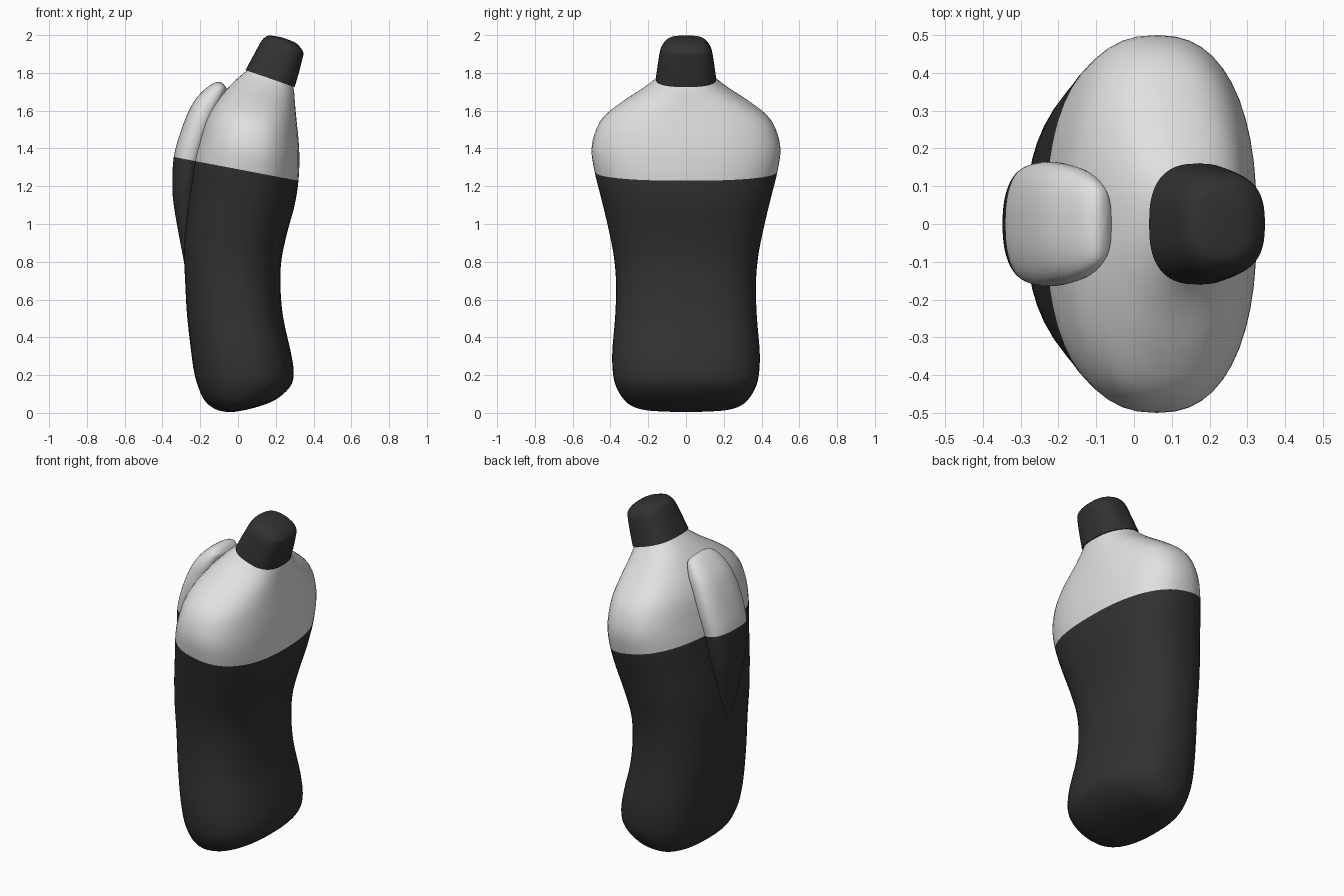
import bpy
import bmesh
import math
from mathutils import Vector

SEGMENTS = 48   # points around each section
STEPS = 4       # smooth subdivisions between sections

default_cube = bpy.data.objects.get("Cube")
if default_cube:
    bpy.data.objects.remove(default_cube, do_unlink=True)


def make_material(name, level):
    mat = bpy.data.materials.new(name)
    mat.use_nodes = True
    colour = (level, level, level, 1)
    mat.diffuse_color = colour
    mat.node_tree.nodes["Principled BSDF"].inputs["Base Color"].default_value = colour
    return mat


charcoal = make_material("charcoal", 0.032)
light_grey = make_material("light grey", 0.75)


def smooth_sections(sections):
    """Catmull-Rom interpolation through the section parameters."""
    rows = [Vector(s) for s in sections]
    last = len(rows) - 1
    result = []
    for i in range(last):
        a, b, c, d = rows[max(i - 1, 0)], rows[i], rows[i + 1], rows[min(i + 2, last)]
        for k in range(STEPS):
            t = k / STEPS
            result.append(b + (c - a) * (t / 2)
                          + (a * 2 - b * 5 + c * 4 - d) * (t * t / 2)
                          + (b * 3 - a - c * 3 + d) * (t ** 3 / 2))
    result.append(rows[last])
    return result


def rounded(value, power):
    return math.copysign(abs(value) ** (2 / power), value)


def loft(name, sections, materials, split=None, power=2.4):
    """Skin tilted oval sections: (left x, left z, right x, right z, half depth).
    Faces above the section numbered split take the second material."""
    bm = bmesh.new()
    rings = []
    for lx, lz, rx, rz, depth in smooth_sections(sections):
        left, right = Vector((lx, 0, lz)), Vector((rx, 0, rz))
        centre, half = (left + right) / 2, (right - left) / 2
        ring = []
        for i in range(SEGMENTS):
            angle = math.tau * i / SEGMENTS
            across = rounded(math.cos(angle), power)
            along = rounded(math.sin(angle), power)
            ring.append(bm.verts.new(centre + half * across + Vector((0, depth * along, 0))))
        rings.append(ring)
    for row, (low, high) in enumerate(zip(rings, rings[1:])):
        for i in range(SEGMENTS):
            j = (i + 1) % SEGMENTS
            face = bm.faces.new((low[i], low[j], high[j], high[i]))
            if split is not None and row >= split * STEPS:
                face.material_index = 1
    # Close any open end, then weld the pointed ends
    for ring, section in ((rings[0], sections[0]), (rings[-1], sections[-1])):
        if section[-1] > 0:
            bm.faces.new(ring)
    bmesh.ops.remove_doubles(bm, verts=bm.verts, dist=0.0002)
    bmesh.ops.recalc_face_normals(bm, faces=bm.faces)
    mesh = bpy.data.meshes.new(name)
    bm.to_mesh(mesh)
    bm.free()
    for mat in materials:
        mesh.materials.append(mat)
    obj = bpy.data.objects.new(name, mesh)
    bpy.context.collection.objects.link(obj)
    bpy.ops.object.select_all(action='DESELECT')
    obj.select_set(True)
    bpy.context.view_layer.objects.active = obj
    bpy.ops.object.shade_smooth_by_angle(angle=math.radians(40))
    return obj


# Bottle body: rounded foot, waist, broad shoulder and leaning neck
loft("bottle_body", [
    (-.03, .004, -.03, .004, 0),
    (-.08, .008, .06, .02, .2),
    (-.13, .025, .17, .055, .29),
    (-.18, .07, .24, .1, .34),
    (-.215, .15, .285, .155, .375),
    (-.235, .23, .295, .22, .388),
    (-.25, .34, .28, .32, .39),
    (-.27, .52, .24, .5, .375),
    (-.28, .7, .225, .66, .37),
    (-.286, .86, .23, .81, .383),
    (-.275, 1.03, .262, .96, .415),
    (-.255, 1.18, .3, 1.1, .45),
    (-.232, 1.334, .32, 1.229, .485),
    (-.205, 1.44, .325, 1.35, .5),
    (-.175, 1.54, .32, 1.45, .478),
    (-.14, 1.61, .312, 1.53, .43),
    (-.09, 1.68, .305, 1.6, .34),
    (-.03, 1.745, .3, 1.66, .24),
    (.02, 1.79, .297, 1.7, .18),
    (.055, 1.82, .29, 1.74, .145),
], [charcoal, light_grey], split=12)

# Padded grip on the back of the bottle, tapering to a point below
loft("side_grip", [
    (-.275, .74, -.275, .74, 0),
    (-.29, .82, -.25, .82, .03),
    (-.32, .98, -.24, .98, .077),
    (-.34, 1.1, -.22, 1.1, .11),
    (-.348, 1.2, -.21, 1.2, .135),
    (-.34, 1.355, -.19, 1.326, .156),
    (-.3, 1.5, -.15, 1.46, .165),
    (-.25, 1.62, -.11, 1.57, .157),
    (-.2, 1.69, -.08, 1.64, .142),
    (-.14, 1.74, -.065, 1.69, .115),
    (-.1, 1.752, -.06, 1.715, .08),
    (-.075, 1.74, -.075, 1.74, 0),
], [charcoal, light_grey], split=5)

# Tapered cap tilted with the neck
loft("cap", [
    (.04, 1.815, .3, 1.725, .16),
    (.075, 1.88, .322, 1.8, .15),
    (.11, 1.945, .341, 1.875, .138),
    (.125, 1.97, .346, 1.905, .128),
    (.142, 1.988, .33, 1.935, .11),
    (.17, 1.998, .3, 1.962, .082),
    (.235, 1.987, .235, 1.987, 0),
], [charcoal], power=2.6)
